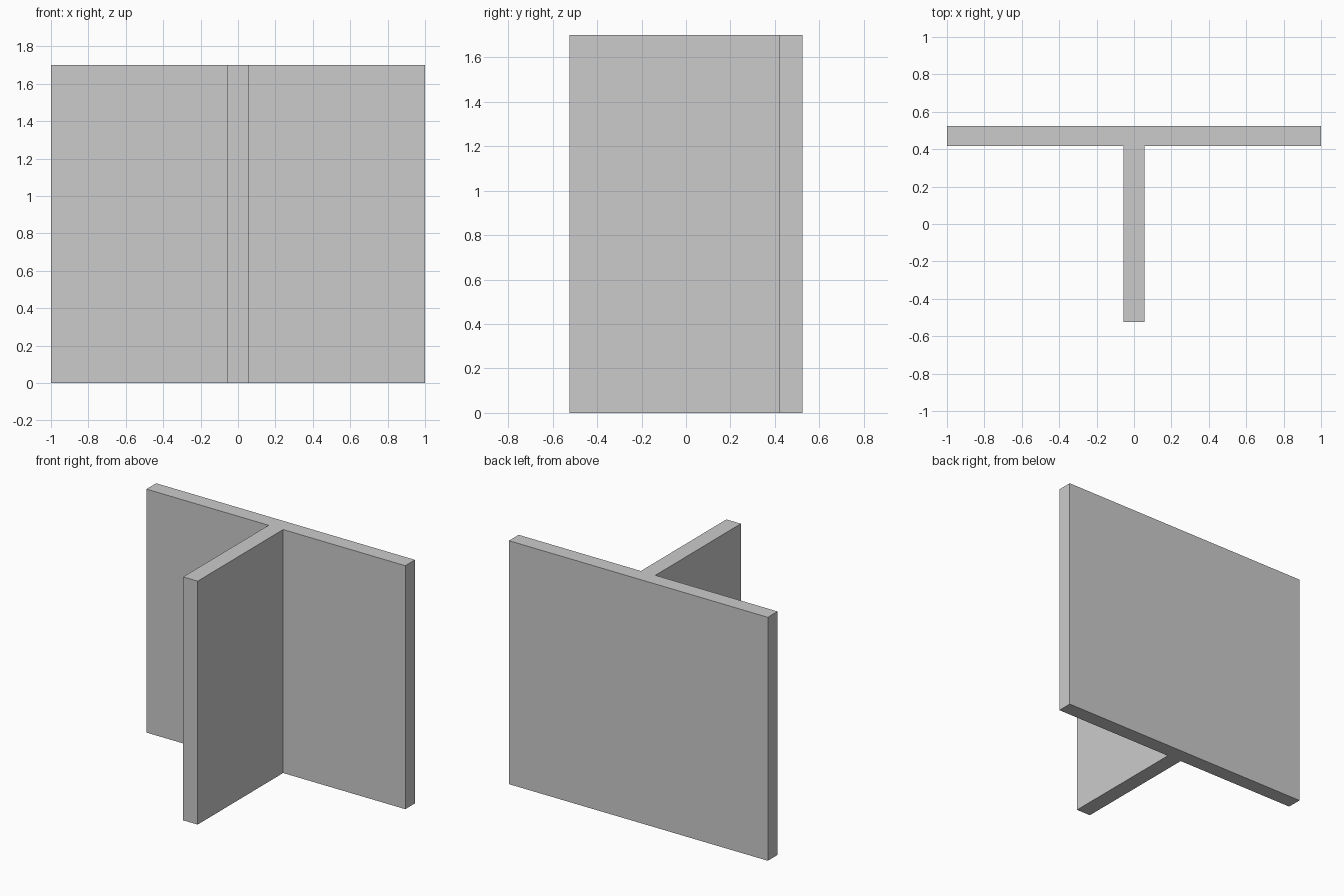
import bpy, bmesh

if "Cube" in bpy.data.objects:
    bpy.data.objects.remove(bpy.data.objects["Cube"])

HEIGHT = 1.70
HALF_W, HALF_D = 1.0, 0.525   # half extents in x and y
HALF_STEM = 0.056             # half thickness of the stem
INNER = 0.418                 # front face of the flange

# T-shaped profile: right half, mirrored for the left
right = [(HALF_STEM, -HALF_D), (HALF_STEM, INNER), (HALF_W, INNER), (HALF_W, HALF_D)]
profile = right + [(-x, y) for x, y in reversed(right)]

# Extrude the profile upward into one solid
bm = bmesh.new()
base = bm.faces.new([bm.verts.new((x, y, 0)) for x, y in profile])
top = bmesh.ops.extrude_face_region(bm, geom=[base], use_keep_orig=True)
bmesh.ops.translate(bm, vec=(0, 0, HEIGHT),
                    verts=[v for v in top["geom"] if isinstance(v, bmesh.types.BMVert)])
bmesh.ops.recalc_face_normals(bm, faces=bm.faces)

mesh = bpy.data.meshes.new("t_beam")
bm.to_mesh(mesh)
bm.free()
bpy.context.collection.objects.link(bpy.data.objects.new("t_beam", mesh))
